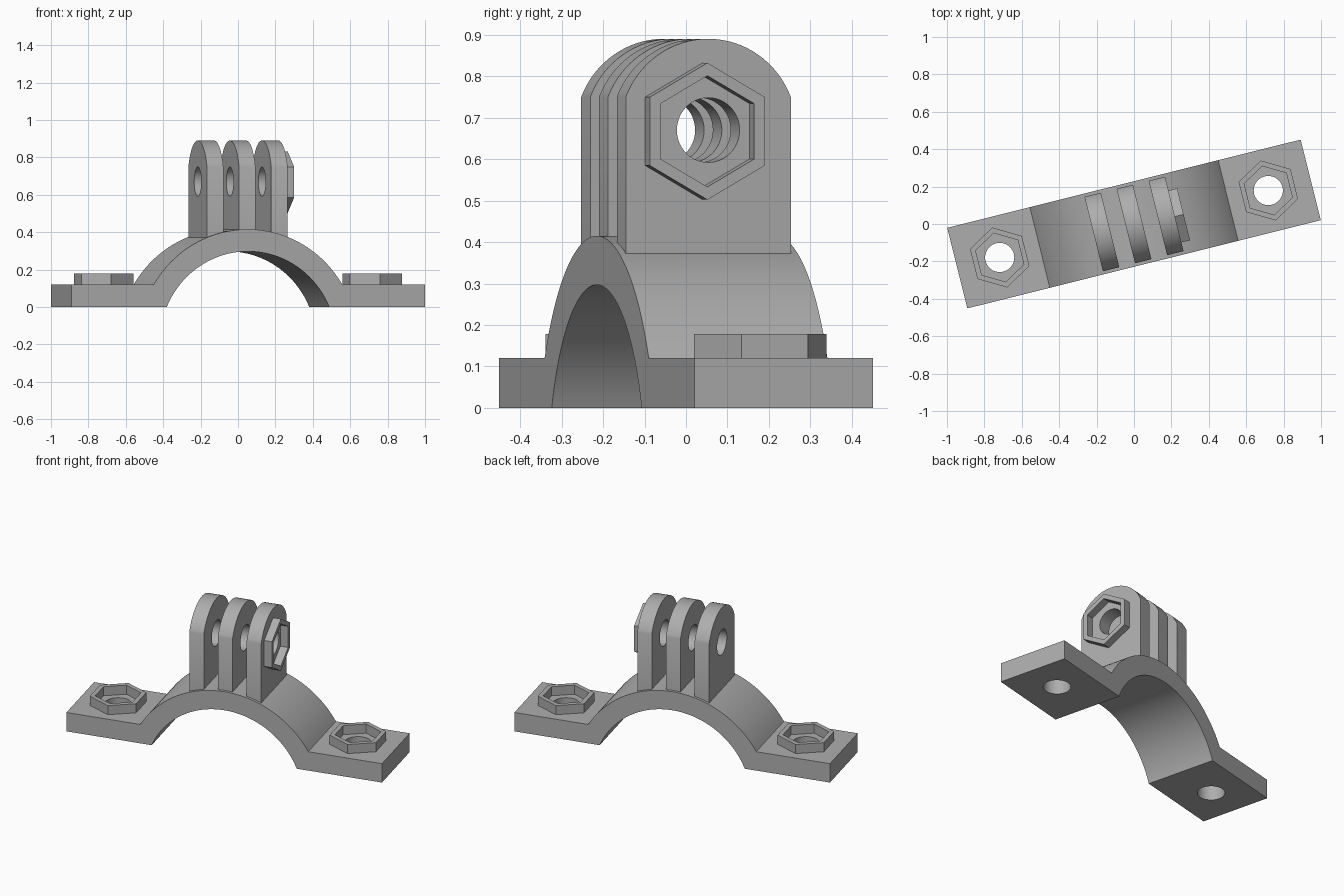
import bpy
import bmesh
from math import sin, cos, acos, pi, radians, sqrt
from mathutils import Matrix, Vector

cube = bpy.data.objects.get("Cube")
if cube:
    bpy.data.objects.remove(cube, do_unlink=True)

grey = bpy.data.materials.new("plain_grey")
grey.use_nodes = True
GREY = (0.42, 0.42, 0.42, 1)
grey.diffuse_color = GREY
grey.node_tree.nodes["Principled BSDF"].inputs["Base Color"].default_value = GREY

# The whole bracket is turned about the vertical axis
TURN = Matrix.Rotation(radians(14), 4, "Z")
X, Y, Z = Vector((1, 0, 0)), Vector((0, 1, 0)), Vector((0, 0, 1))


def prism(name, points, a, b, start, end):
    """Extrude a 2D outline in the plane of axes a and b, along a x b."""
    n = a.cross(b)
    bm = bmesh.new()
    face = bm.faces.new([bm.verts.new(a * p + b * q + n * start) for p, q in points])
    new = bmesh.ops.extrude_face_region(bm, geom=[face])["geom"]
    bmesh.ops.translate(bm, vec=n * (end - start),
                        verts=[v for v in new if isinstance(v, bmesh.types.BMVert)])
    bmesh.ops.recalc_face_normals(bm, faces=bm.faces)
    bm.transform(TURN)
    mesh = bpy.data.meshes.new(name)
    bm.to_mesh(mesh)
    bm.free()
    mesh.materials.append(grey)
    obj = bpy.data.objects.new(name, mesh)
    bpy.context.collection.objects.link(obj)
    return obj


def ring(radius, sides, p=0, q=0, phase=0.0):
    return [(p + radius * cos(phase + 2 * pi * i / sides),
             q + radius * sin(phase + 2 * pi * i / sides)) for i in range(sides)]


def arc(radius, q, start, end, steps):
    return [(radius * cos(start + (end - start) * i / steps),
             q + radius * sin(start + (end - start) * i / steps))
            for i in range(steps + 1)]


def select(obj):
    bpy.ops.object.select_all(action="DESELECT")
    obj.select_set(True)
    bpy.context.view_layer.objects.active = obj


def cut(obj, *cutters):
    select(obj)
    for cutter in cutters:
        cutter.hide_render = True
        mod = obj.modifiers.new("cut", "BOOLEAN")
        mod.operation = "DIFFERENCE"
        mod.solver = "EXACT"
        mod.object = cutter
        bpy.ops.object.modifier_apply(modifier=mod.name)
        bpy.data.objects.remove(cutter, do_unlink=True)


def finish(obj):
    select(obj)
    bpy.ops.object.shade_smooth_by_angle(angle=radians(30))


LENGTH, WIDTH, PLATE = 0.974, 0.222, 0.12
CENTRE, OUTER, INNER = -0.189, 0.604, 0.486
HOLE, HOLE_X = 0.078, 0.74
HEX, HEX_IN = 0.165, 0.134

# Clamp: two flat feet joined by an arch, one extruded profile
out_a = acos(sqrt(OUTER**2 - (PLATE - CENTRE)**2) / OUTER)
in_a = acos(sqrt(INNER**2 - CENTRE**2) / INNER)
profile = ([(LENGTH, 0), (LENGTH, PLATE)]
           + arc(OUTER, CENTRE, out_a, pi - out_a, 48)
           + [(-LENGTH, PLATE), (-LENGTH, 0)]
           + arc(INNER, CENTRE, pi - in_a, in_a, 48))
clamp = prism("clamp_arch", profile, X, Z, -WIDTH, WIDTH)
cut(clamp, *[prism("bolt_hole", ring(HOLE, 48, s * HOLE_X), X, Y, -0.1, 0.3)
             for s in (-1, 1)])
finish(clamp)

# Hexagonal nut holders on the feet
for side, s in (("right", -1), ("left", 1)):
    holder = prism(side + "_nut_holder", ring(HEX, 6, s * HOLE_X, 0, pi / 6),
                   X, Y, PLATE, 0.178)
    cut(holder, prism("nut_pocket", ring(HEX_IN, 6, s * HOLE_X, 0, pi / 6),
                      X, Y, 0, 0.3))
    finish(holder)

# Three hinge fins with rounded tops and a pin hole
FIN_HALF, FIN_R, PIN_Z, THICK, PITCH = 0.205, 0.22, 0.67, 0.09, 0.177
top_a = acos(FIN_HALF / FIN_R)
fin_outline = ([(-FIN_HALF, 0.32), (FIN_HALF, 0.32)]
               + arc(FIN_R, PIN_Z, top_a, pi - top_a, 32))
for name, i in (("right", -1), ("middle", 0), ("left", 1)):
    x = i * PITCH
    fin = prism(name + "_hinge_fin", fin_outline, Y, Z, x - THICK / 2, x + THICK / 2)
    cut(fin, prism("pin_hole", ring(HOLE, 48, 0, PIN_Z), Y, Z, x - 0.1, x + 0.1))
    finish(fin)

# Hexagonal nut holder on the outer face of the left fin
face_x = PITCH + THICK / 2
holder = prism("hinge_nut_holder", ring(HEX, 6, -0.014, PIN_Z - 0.003, pi / 6),
               Y, Z, face_x, face_x + 0.048)
cut(holder, prism("nut_pocket", ring(HEX_IN, 6, -0.014, PIN_Z - 0.003, pi / 6),
                  Y, Z, face_x - 0.1, face_x + 0.1))
finish(holder)
